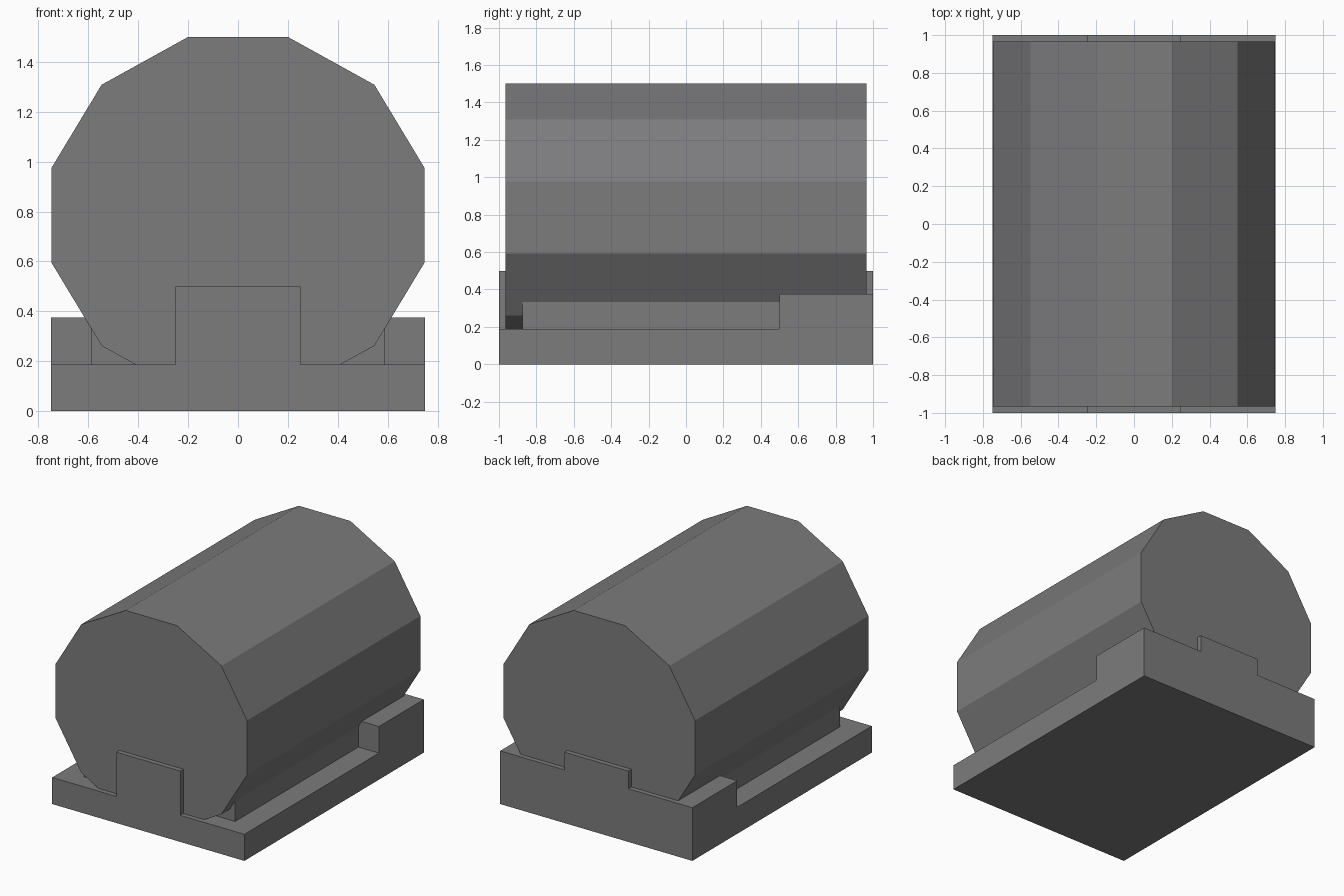
import bpy
import math

if "Cube" in bpy.data.objects:
    bpy.data.objects.remove(bpy.data.objects["Cube"])

# one dark grey for everything
grey = bpy.data.materials.new("dark_grey")
grey.diffuse_color = (0.2, 0.2, 0.206, 1)
grey.use_nodes = True
grey.node_tree.nodes["Principled BSDF"].inputs["Base Color"].default_value = grey.diffuse_color


def make(name, verts, faces):
    mesh = bpy.data.meshes.new(name)
    mesh.from_pydata(verts, [], faces)
    mesh.materials.append(grey)
    obj = bpy.data.objects.new(name, mesh)
    bpy.context.collection.objects.link(obj)
    return obj


def extrude_y(name, profile, y0, y1):
    """Extrude a counter-clockwise (x, z) profile from y0 (front) to y1 (back)."""
    n = len(profile)
    verts = [(x, y, z) for y in (y0, y1) for x, z in profile]
    faces = [tuple(range(n)), tuple(reversed(range(n, 2 * n)))]
    faces += [(i, i + n, (i + 1) % n + n, (i + 1) % n) for i in range(n)]
    return make(name, verts, faces)


def box(name, half_x, y0, y1, z0, z1):
    return extrude_y(name, [(-half_x, z0), (half_x, z0), (half_x, z1), (-half_x, z1)], y0, y1)


# base: side profile with a raised step at the back, extruded across x
side = [(-1, 0), (1, 0), (1, 0.375), (0.5, 0.375), (0.5, 0.1875), (-1, 0.1875)]
n = len(side)
verts = [(x, y, z) for x in (0.75, -0.75) for y, z in side]
faces = [tuple(range(n)), tuple(reversed(range(n, 2 * n)))]
faces += [(i, i + n, (i + 1) % n + n, (i + 1) % n) for i in range(n)]
make("base", verts, faces)

# cradle block under the barrel
box("cradle", 0.59, -0.875, 0.5, 0.1875, 0.375)

# upright end tabs
box("front_tab", 0.25, -1, -0.9, 0.1875, 0.5)
box("back_tab", 0.25, 0.9, 1, 0.375, 0.5)

# twelve-sided barrel, slightly flattened in height
k = 1 / math.cos(math.radians(15))
ring = [(0.747 * k * math.cos(math.radians(15 + 30 * i)),
         0.785 + 0.715 * k * math.sin(math.radians(15 + 30 * i))) for i in range(12)]
extrude_y("barrel", ring, -0.966, 0.966)
